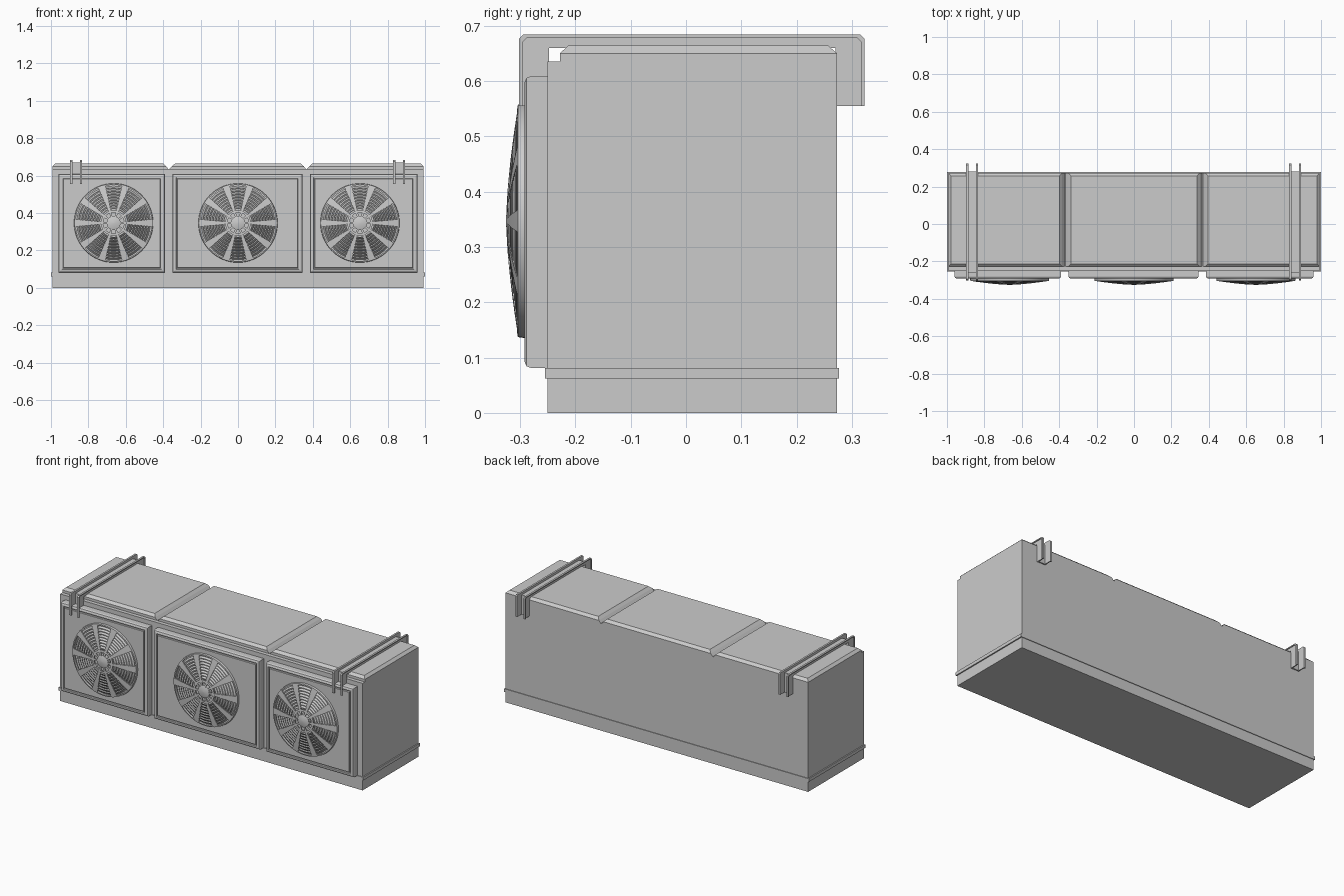
import bpy, bmesh
from math import cos, sin, pi, radians

if "Cube" in bpy.data.objects:
    bpy.data.objects.remove(bpy.data.objects["Cube"])


def make(name, verts, faces, smooth=False):
    me = bpy.data.meshes.new(name)
    me.from_pydata(verts, [], faces)
    bm = bmesh.new()
    bm.from_mesh(me)
    bmesh.ops.recalc_face_normals(bm, faces=bm.faces)
    bm.to_mesh(me)
    bm.free()
    ob = bpy.data.objects.new(name, me)
    bpy.context.collection.objects.link(ob)
    if smooth:
        bpy.ops.object.select_all(action='DESELECT')
        ob.select_set(True)
        bpy.context.view_layer.objects.active = ob
        bpy.ops.object.shade_smooth_by_angle(angle=radians(30))
    return ob


def loft(name, loops):
    """Skin a stack of equal-sized closed loops and cap both ends."""
    n = len(loops[0])
    verts = [v for lp in loops for v in lp]
    faces = [tuple(range(n)), tuple(range(len(verts) - n, len(verts)))]
    for k in range(len(loops) - 1):
        for i in range(n):
            j = (i + 1) % n
            faces.append((k * n + i, k * n + j, (k + 1) * n + j, (k + 1) * n + i))
    return make(name, verts, faces)


def rect_z(x0, x1, y0, y1, z):
    return [(x0, y0, z), (x1, y0, z), (x1, y1, z), (x0, y1, z)]


def box(name, x0, x1, y0, y1, z0, z1):
    return loft(name, [rect_z(x0, x1, y0, y1, z0), rect_z(x0, x1, y0, y1, z1)])


def prism(name, poly, x0, x1):
    return loft(name, [[(x, y, z) for y, z in poly] for x in (x0, x1)])


def lathe(name, profiles, spans, segs):
    """Revolve closed (radius, y) profiles about y over each angular span."""
    verts, faces = [], []
    for prof in profiles:
        n = len(prof)
        for a0, a1 in spans:
            base = len(verts)
            full = a1 - a0 > 2 * pi - 0.001
            rows = segs if full else segs + 1
            for s in range(rows):
                a = a0 + (a1 - a0) * s / segs
                verts += [(r * cos(a), y, r * sin(a)) for r, y in prof]
            for s in range(segs):
                p, q = base + s * n, base + ((s + 1) % rows) * n
                for i in range(n):
                    j = (i + 1) % n
                    faces.append((p + i, p + j, q + j, q + i))
            if not full:
                faces.append(tuple(range(base, base + n)))
                faces.append(tuple(range(base + segs * n, base + segs * n + n)))
    return make(name, verts, faces, True)


# Casing and base band
box("casing", -.993, .993, -.25, .273, 0, .635)
box("base_band", -1, 1, -.255, .277, .062, .081)

# Three lid panels, sloping into V grooves where they meet
for name, b0, m0, t0, t1, m1, b1 in (
        ("lid_left", -.993, -.993, -.978, -.398, -.384, -.37),
        ("lid_middle", -.37, -.353, -.337, .337, .352, .366),
        ("lid_right", .366, .381, .396, .978, .993, .993)):
    loft(name, [rect_z(b0, b1, -.228, .273, .632),
                rect_z(m0, m1, -.228, .273, .65),
                rect_z(t0, t1, -.213, .257, .664)])

# Front fan panels: rounded edge, then a shallow border groove
steps = ((0, -.245), (0, -.28), (.0035, -.2885), (.012, -.292), (.018, -.292),
         (.020, -.285), (.025, -.285), (.027, -.292))
for name, x0, x1 in (("left", -.96, -.39), ("middle", -.35, .345), ("right", .385, .96)):
    loft("fan_panel_" + name,
         [[(x0 + d, y, .081 + d), (x1 - d, y, .081 + d),
           (x1 - d, y, .609 - d), (x0 + d, y, .609 - d)] for d, y in steps])


# Domed fan guards
def dome(r):
    return -.325 + .021 * (r / .21) ** 1.6


def shell(r0, r1, n, t):
    rs = [r0 + (r1 - r0) * i / n for i in range(n + 1)]
    return [(r, dome(r)) for r in rs] + [(r, dome(r) + t) for r in reversed(rs)]


FULL = [(0, 2 * pi)]
SPOKES = 10
half = radians(5.5)
angles = [2 * pi * i / SPOKES for i in range(SPOKES)]
louvres = []
for i in range(8):
    r = .074 + i * .0158
    louvres.append([(r, dome(r) + .001), (r + .004, dome(r + .004) + .001),
                    (r + .012, dome(r) + .010), (r + .008, dome(r) + .010)])
parts = [
    lathe("guard_rim", [[(.203, -.29), (.203, dome(.203)), (.21, dome(.21)), (.212, -.29)]], FULL, 64),
    lathe("guard_louvres", louvres, [(a + half, a + 2 * pi / SPOKES - half) for a in angles], 6),
    lathe("guard_spokes", [shell(.06, .206, 8, .006)], [(a - half, a + half) for a in angles], 2),
    lathe("guard_inner_ring", [shell(.056, .068, 2, .008)], FULL, 40),
    lathe("guard_hub", [[(.0005, -.3255), (.03, -.324), (.037, -.321), (.037, -.29), (.0005, -.29)]], FULL, 40),
    lathe("guard_hub_webs", [shell(.034, .058, 2, .006)],
          [(a - radians(7), a + radians(7)) for a in angles], 2),
]
for ob in parts:
    ob.location = (-.665, 0, .347)
    for x in (0, .652):
        dup = ob.copy()
        dup.location.x = x
        bpy.context.collection.objects.link(dup)


# Mounting straps: open channels with outward lips, folded over the top
def arch(d):
    y0, y1, z = -.302 + d, .323 - d, .684 - d
    return [(y0, .555), (y0, z - .008), (y0 + .008, z), (y1 - .008, z), (y1, z - .008), (y1, .555)]


inner = [(.27, .555), (.27, .66), (-.248, .66), (-.248, .555)]
web = [(-.258, .555), (-.258, .67), (.28, .67), (.28, .555)]
for side, cx in (("left", -.865), ("right", .862)):
    prism("strap_web_" + side, web + inner, cx - .025, cx + .025)
    for s in (-1, 1):
        tag = side + ("_outer" if s * cx > 0 else "_inner")
        prism("strap_wall_" + tag, arch(0) + inner, cx + s * .021, cx + s * .027)
        prism("strap_lip_" + tag, arch(0) + arch(.006)[::-1], cx + s * .027, cx + s * .032)
